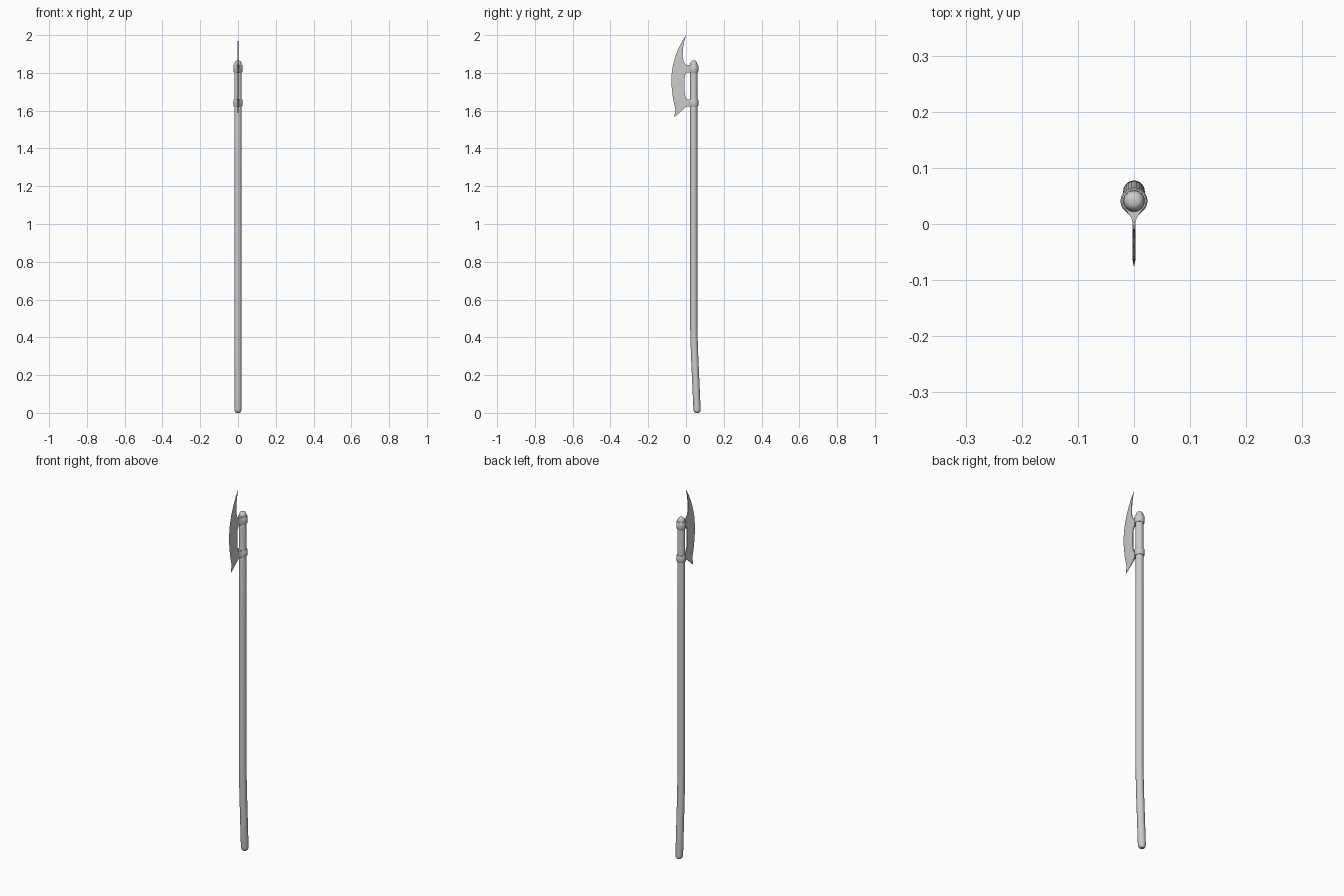
import bpy, bmesh, math
from mathutils import Vector

if "Cube" in bpy.data.objects:
    bpy.data.objects.remove(bpy.data.objects["Cube"])


def finish(bm, name, angle=35):
    bmesh.ops.recalc_face_normals(bm, faces=bm.faces)
    me = bpy.data.meshes.new(name)
    bm.to_mesh(me)
    bm.free()
    ob = bpy.data.objects.new(name, me)
    bpy.context.collection.objects.link(ob)
    bpy.ops.object.select_all(action='DESELECT')
    ob.select_set(True)
    bpy.context.view_layer.objects.active = ob
    bpy.ops.object.shade_smooth_by_angle(angle=math.radians(angle))
    return ob


def loft(name, rings):
    bm = bmesh.new()
    loops = [[bm.verts.new(p) for p in r] for r in rings]
    for a, b in zip(loops, loops[1:]):
        n = len(a)
        for i in range(n):
            j = (i + 1) % n
            bm.faces.new((a[i], a[j], b[j], b[i]))
    bm.faces.new(loops[0])
    bm.faces.new(loops[-1])
    return finish(bm, name)


# shaft: (z, centre y, radius), gently bent near the foot, rounded ends
CY = 0.041
shaft = [(0, .059, .009), (.004, .059, .0145), (.011, .0587, .018), (.02, .0583, .0192),
         (.15, .0525, .0192), (.3, .0458, .0192), (.4, .0423, .0192), (.48, CY, .0192),
         (1.2, CY, .0192), (1.842, CY, .0192), (1.853, CY, .018), (1.861, CY, .014),
         (1.865, CY, .008)]
N = 24
loft("shaft", [[(r * math.cos(2 * math.pi * i / N), y + r * math.sin(2 * math.pi * i / N), z)
                for i in range(N)] for z, y, r in shaft])


# collars: teardrop bands that flare into the blade
def teardrop(r, z):
    pts = []
    for i in range(21):
        t = math.radians(-50 + 280 * i / 20)
        pts.append((r * math.cos(t), CY + r * math.sin(t), z))
    neck = [(.0085, .0165), (.0045, .010), (.0028, .003), (.0025, -.010)]
    return pts + [(-x, y, z) for x, y in neck] + [(x, y, z) for x, y in reversed(neck)]


for name, z0, z1 in (("upper_collar", 1.803, 1.843), ("lower_collar", 1.623, 1.66)):
    loft(name, [teardrop(.0215, z0), teardrop(.024, z0 + .004),
                teardrop(.024, z1 - .004), teardrop(.0215, z1)])

# blade: matching stations on the cutting edge and the back edge (y, z)
edge = [(0, 2), (-.018, 1.972), (-.040, 1.93), (-.057, 1.885), (-.067, 1.85), (-.073, 1.82),
        (-.077, 1.78), (-.0775, 1.745), (-.074, 1.705), (-.068, 1.66), (-.0585, 1.62),
        (-.0565, 1.605), (-.062, 1.565)]
back = [(0, 1.997), (-.009, 1.967), (-.0165, 1.925), (-.0175, 1.885), (-.012, 1.858), (.003, 1.843),
        (.003, 1.803), (-.006, 1.785), (-.008, 1.735), (-.006, 1.685), (.003, 1.66),
        (.003, 1.622), (-.061, 1.566)]
bm = bmesh.new()
rows = []
for e, b in zip(edge, back):
    e, b = Vector(e), Vector(b)
    m = e.lerp(b, min(.35, .015 / max((b - e).length, .001)))
    t = .0025 * min(1, (b - e).length / .02)
    rows.append([bm.verts.new(p) for p in ((0, *e), (t, *m), (t, *b), (-t, *b), (-t, *m))])
for a, b in zip(rows, rows[1:]):
    for i in range(5):
        j = (i + 1) % 5
        bm.faces.new((a[i], a[j], b[j], b[i]))
bm.faces.new(rows[0])
bm.faces.new(rows[-1])
finish(bm, "blade", 20)
